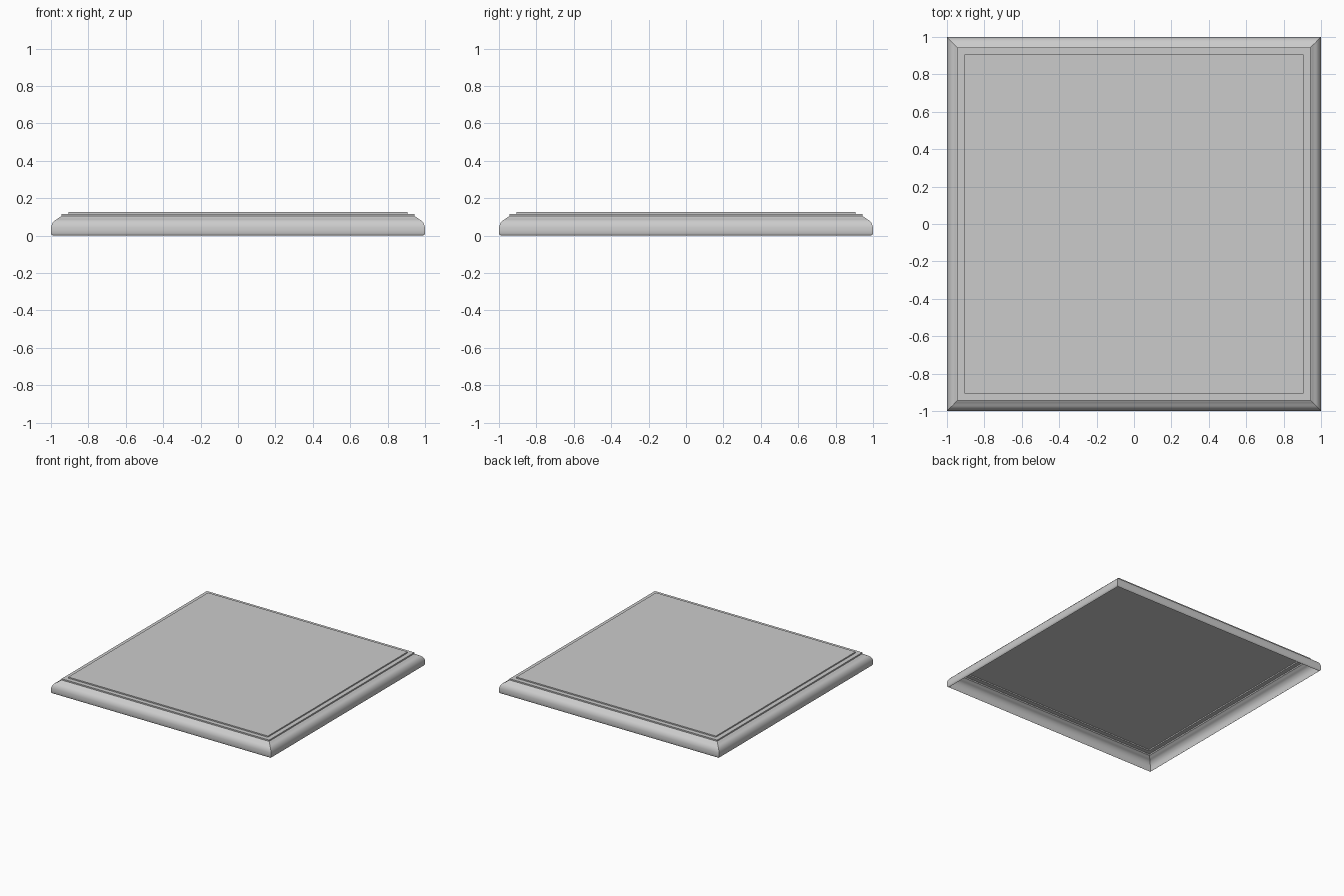
import bpy, bmesh, math

if "Cube" in bpy.data.objects:
    bpy.data.objects.remove(bpy.data.objects["Cube"])

# moulding profile from the bottom rim to the top panel: (half width, height)
profile = [(0.99, 0.0), (0.996, 0.004), (1.0, 0.012), (1.0, 0.03)]
# rounded shoulder
for i in range(1, 9):
    a = math.radians(75) * i / 8
    profile.append((0.955 + 0.045 * math.cos(a), 0.035 + 0.055 * math.sin(a)))
# stepped fillets under the top panel
profile += [(0.955, 0.098), (0.943, 0.104), (0.943, 0.115),
            (0.907, 0.115), (0.907, 0.125)]

# square tray, open underneath
bm = bmesh.new()
rings = []
for h, z in profile:
    rings.append([bm.verts.new((x * h, y * h, z))
                  for x, y in ((-1, -1), (1, -1), (1, 1), (-1, 1))])
for low, high in zip(rings, rings[1:]):
    for i in range(4):
        j = (i + 1) % 4
        bm.faces.new((low[i], low[j], high[j], high[i]))
bm.faces.new(rings[-1])

mesh = bpy.data.meshes.new("moulded_slab")
bm.to_mesh(mesh)
bm.free()
slab = bpy.data.objects.new("moulded_slab", mesh)
bpy.context.collection.objects.link(slab)

# smooth shoulder, crisp mitres and steps
bpy.context.view_layer.objects.active = slab
slab.select_set(True)
bpy.ops.object.shade_smooth_by_angle(angle=math.radians(30))
